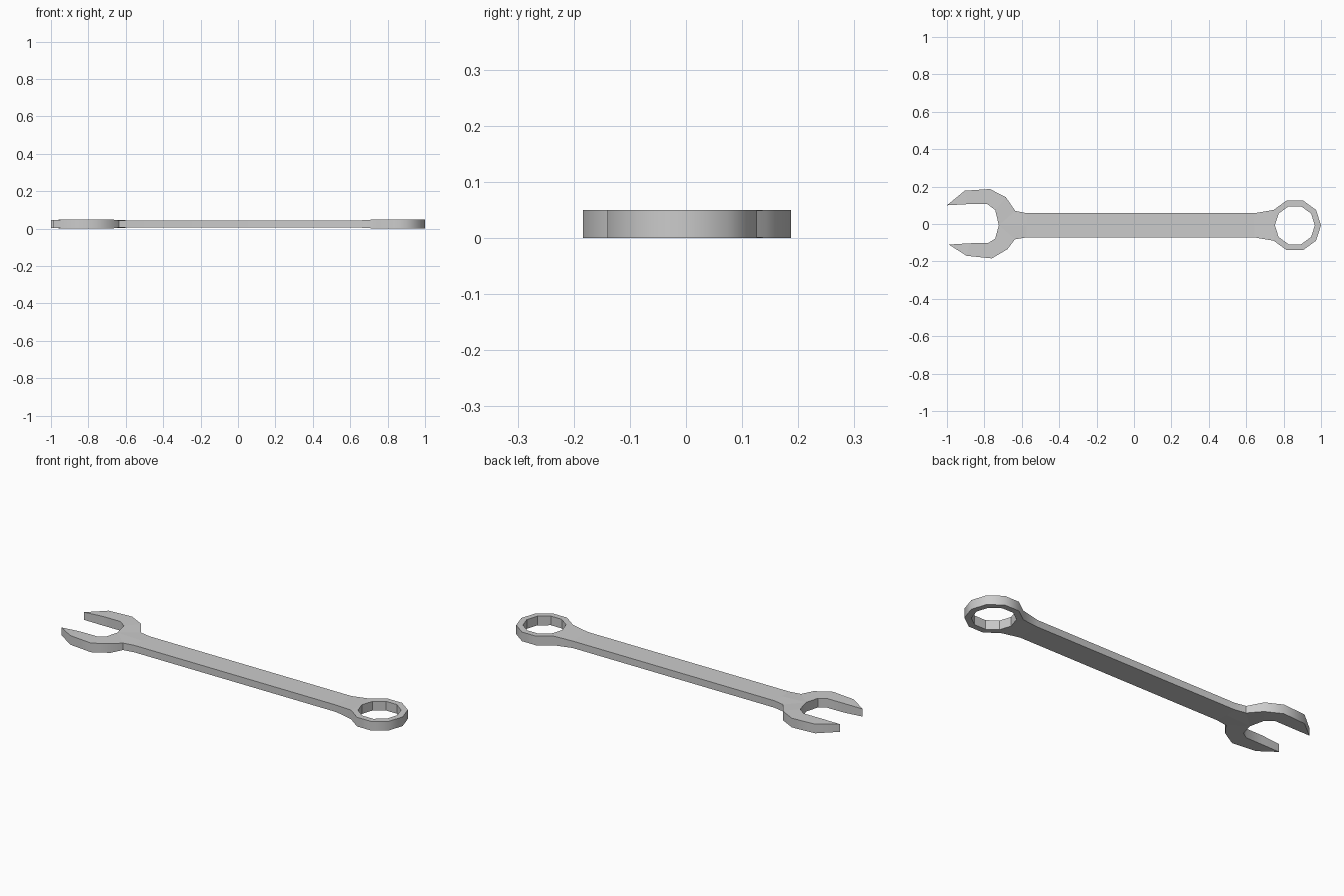
import bpy, bmesh
from math import cos, sin, radians

if "Cube" in bpy.data.objects:
    bpy.data.objects.remove(bpy.data.objects["Cube"])

RING_X, MID_Y = 0.86, -0.007
R_OUT, R_IN = 0.14, 0.107


def ring(r, deg, s):
    return (RING_X + r * cos(radians(deg)), MID_Y + s * r * sin(radians(deg)))


def half(jaw_out, jaw_in, s):
    """Paired outer and inner outlines for one side of the wrench (s = +1 / -1)."""
    outer = jaw_out + [(-0.575, MID_Y + s * 0.065), (0.645, MID_Y + s * 0.065)]
    inner = jaw_in + [(-0.575, MID_Y), (0.645, MID_Y)]
    outer += [ring(R_OUT, a, s) for a in (144, 144, 108, 72, 36, 0)]
    inner += [ring(R_IN, a, s) for a in (180, 144, 108, 72, 36, 0)]
    return outer, inner


# open jaw outlines, slightly different above and below
upper = half([(-1, .10), (-.905, .178), (-.77, .187), (-.685, .143), (-.635, .07)],
             [(-1, .10), (-.89, .106), (-.785, .107), (-.742, .075), (-.723, MID_Y)], 1)
lower = half([(-.99, -.11), (-.895, -.17), (-.76, -.184), (-.677, -.135), (-.637, -.082)],
             [(-.99, -.11), (-.88, -.103), (-.78, -.102), (-.742, -.078), (-.723, MID_Y)], -1)


def inset(x):
    """Heads are full thickness; shank and jaw tips are a little thinner."""
    if x < -0.95:
        return 0.004
    return 0.006 if -0.65 < x < 0.7 else 0.0


bm = bmesh.new()
cache = {}


def vert(p, top):
    key = (round(p[0], 4), round(p[1], 4), top)
    if key not in cache:
        d = inset(p[0])
        cache[key] = bm.verts.new((p[0], p[1], 0.05 - d if top else d))
    return cache[key]


# top and bottom faces
edge_use = {}
for (outer, inner), s in ((upper, 1), (lower, -1)):
    for i in range(len(outer) - 1):
        quad = [inner[i], inner[i + 1], outer[i + 1], outer[i]][::s]
        quad = [(round(x, 4), round(y, 4)) for x, y in quad]
        quad = list(dict.fromkeys(quad))
        bm.faces.new([vert(p, True) for p in quad])
        bm.faces.new([vert(p, False) for p in reversed(quad)])
        for a, b in zip(quad, quad[1:] + quad[:1]):
            edge_use[(a, b)] = True

# side walls along every open edge
for a, b in edge_use:
    if (b, a) not in edge_use:
        f = bm.faces.new([vert(a, False), vert(b, False), vert(b, True), vert(a, True)])
        f.smooth = True

bmesh.ops.recalc_face_normals(bm, faces=bm.faces)

# keep corners and the ring socket crisp
for e in bm.edges:
    m = (e.verts[0].co + e.verts[1].co) / 2
    socket = (m.x - RING_X) ** 2 + (m.y - MID_Y) ** 2 < (R_IN + 0.01) ** 2
    e.smooth = e.calc_face_angle(3.0) < radians(42) and not socket

mesh = bpy.data.meshes.new("combination_wrench")
bm.to_mesh(mesh)
bm.free()
wrench = bpy.data.objects.new("combination_wrench", mesh)
bpy.context.collection.objects.link(wrench)
